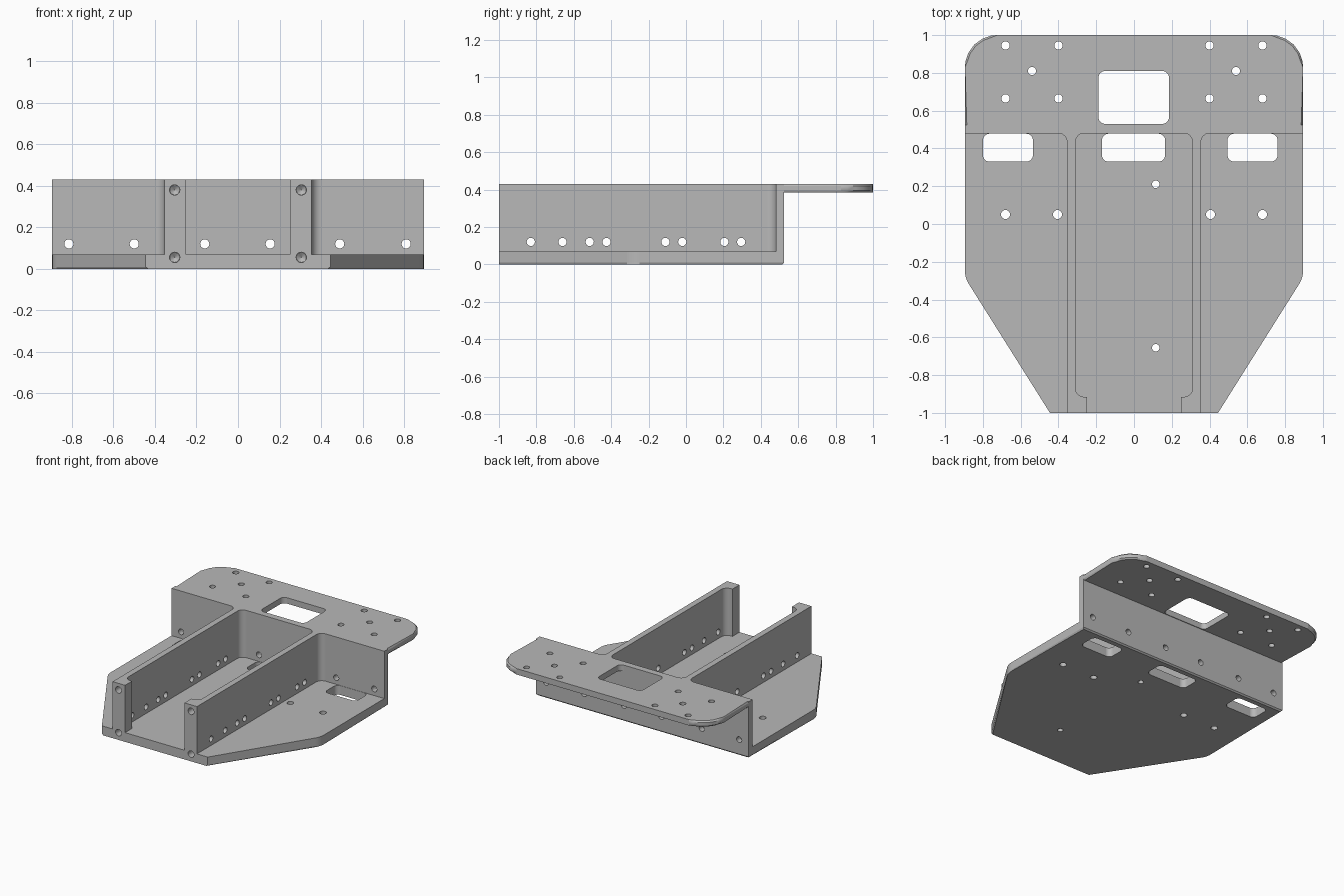
import bpy, bmesh, math
from mathutils import Vector, Matrix

if "Cube" in bpy.data.objects:
    bpy.data.objects.remove(bpy.data.objects["Cube"], do_unlink=True)

metal = bpy.data.materials.new("plain grey metal")
metal.use_nodes = True
GREY = (0.48, 0.48, 0.48, 1)
metal.diffuse_color = GREY
metal.node_tree.nodes["Principled BSDF"].inputs["Base Color"].default_value = GREY

W, FRONT, BACK, TIP = 0.895, -1.0, 0.525, 1.0     # half width and depth stations
FLOOR, TOP, WALL_Y = 0.07, 0.43, 0.48             # floor top, rib top, wall front
RIB_IN, RIB_OUT, POST_IN = 0.31, 0.355, 0.25


def rounded(corners, steps=6):
    """Outline from (x, y, radius) corners, with arcs where radius > 0."""
    out, n = [], len(corners)
    for i, (x, y, r) in enumerate(corners):
        p = Vector((x, y))
        if not r:
            out.append(p)
            continue
        a = (Vector(corners[i - 1][:2]) - p).normalized()
        b = (Vector(corners[(i + 1) % n][:2]) - p).normalized()
        half = a.angle(b) / 2
        mid = p + (a + b).normalized() * r / math.sin(half)
        s = p + a * r / math.tan(half) - mid
        e = p + b * r / math.tan(half) - mid
        for k in range(steps + 1):
            t = k / steps
            out.append(mid + (s * (1 - t) + e * t).normalized() * r)
            # even enough spacing for arcs of a quarter turn or less
    return out


def mirrored(half):
    return half + [(-x, y, r) for x, y, r in reversed(half)]


def box(x0, x1, y0, y1, r):
    return [(x0, y0, r), (x1, y0, r), (x1, y1, r), (x0, y1, r)]


def prism(bm, corners, z0, z1):
    pts = rounded(corners)
    low = [bm.verts.new((p.x, p.y, z0)) for p in pts]
    high = [bm.verts.new((p.x, p.y, z1)) for p in pts]
    bm.faces.new(low)
    bm.faces.new(high)
    for i in range(len(pts)):
        j = (i + 1) % len(pts)
        bm.faces.new((low[i], low[j], high[j], high[i]))


def drill(bm, centre, axis, length, r, r2=None):
    turn = Vector(axis).to_track_quat("Z", "Y").to_matrix().to_4x4()
    bmesh.ops.create_cone(bm, cap_ends=True, segments=20, radius1=r,
                          radius2=r if r2 is None else r2, depth=length,
                          matrix=Matrix.Translation(centre) @ turn)


def chamfer_rim(bm, levels, skip_y, size=0.01):
    rim = [e for e in bm.edges
           if any(all(abs(v.co.z - z) < 1e-5 for v in e.verts) for z in levels)
           and not all(abs(v.co.y - skip_y) < 1e-5 for v in e.verts)]
    bmesh.ops.bevel(bm, geom=rim, offset=size, segments=1, affect="EDGES")


def make(name, bm):
    bmesh.ops.recalc_face_normals(bm, faces=bm.faces)
    mesh = bpy.data.meshes.new(name)
    bm.to_mesh(mesh)
    bm.free()
    mesh.materials.append(metal)
    obj = bpy.data.objects.new(name, mesh)
    bpy.context.collection.objects.link(obj)
    return obj


def cut(obj, bm):
    tool = make("cutter", bm)
    tool.hide_render = True
    mod = obj.modifiers.new("cut", "BOOLEAN")
    mod.operation, mod.solver, mod.object = "DIFFERENCE", "EXACT", tool
    bpy.context.view_layer.update()
    done = bpy.data.meshes.new_from_object(
        obj.evaluated_get(bpy.context.evaluated_depsgraph_get()))
    obj.modifiers.clear()
    obj.data = done
    bpy.data.objects.remove(tool, do_unlink=True)


def finish(obj):
    bpy.ops.object.select_all(action="DESELECT")
    obj.select_set(True)
    bpy.context.view_layer.objects.active = obj
    bpy.ops.object.shade_smooth_by_angle(angle=math.radians(30))
    for f in obj.data.polygons:        # only curved strips stay smooth
        if f.area > 0.006:
            f.use_smooth = False


# Tray: solid block with pockets that leave floor, back wall, ribs and posts
bm = bmesh.new()
prism(bm, mirrored([(0.445, FRONT, 0), (W, -0.285, 0.13), (W, BACK, 0)]), 0, TOP)
chamfer_rim(bm, [0], FRONT)
tray = make("tray_with_ribs", bm)

bm = bmesh.new()
prism(bm, mirrored([(POST_IN, -1.2, 0), (POST_IN, -0.915, 0), (RIB_IN, -0.915, 0.045),
                    (RIB_IN, WALL_Y, 0.045)]), FLOOR, 0.6)
for s in (-1, 1):
    prism(bm, [(s * RIB_OUT, -1.2, 0), (s * 1.2, -1.2, 0),
               (s * 1.2, WALL_Y, 0), (s * RIB_OUT, WALL_Y, 0.045)], FLOOR, 0.6)
cut(tray, bm)

# Floor slots and all drilled holes of the tray
bm = bmesh.new()
for x0, x1 in ((-0.8, -0.535), (-0.17, 0.165), (0.495, 0.76)):
    prism(bm, box(x0, x1, 0.33, 0.478, 0.035), -0.1, 0.08)
for x, y, r in ((0.115, 0.21, 0.02), (0.115, -0.655, 0.02), (-0.68, 0.05, 0.024),
                (0.68, 0.05, 0.024), (-0.405, 0.05, 0.024), (0.405, 0.05, 0.024)):
    drill(bm, (x, y, 0), (0, 0, 1), 0.16, r)
for y in (-0.83, -0.66, -0.515, -0.425, -0.11, -0.02, 0.205, 0.295):
    drill(bm, (0, y, 0.12), (1, 0, 0), 0.9, 0.022)
for x in (-0.815, -0.5, -0.16, 0.155, 0.49, 0.81):
    drill(bm, (x, 0.5, 0.12), (0, 1, 0), 0.2, 0.022)
cut(tray, bm)

# Blind screw holes in the posts, with pointed bottoms
for radius, tip, length, y in ((0.025, None, 0.1, -0.99), (0.025, 0.001, 0.018, -0.932)):
    bm = bmesh.new()
    for x in (-0.305, 0.305):
        for z in (0.055, 0.38):
            drill(bm, (x, y, z), (0, 1, 0), length, radius, tip)
    cut(tray, bm)
finish(tray)

# Rear flange with rounded corners, window and mounting holes
bm = bmesh.new()
prism(bm, mirrored([(W, BACK, 0), (W, TIP, 0.17)]), 0.385, TOP)
chamfer_rim(bm, [0.385, TOP], BACK)
flange = make("rear_flange", bm)

bm = bmesh.new()
prism(bm, box(-0.188, 0.185, 0.53, 0.81, 0.035), 0.3, 0.5)
for s in (-1, 1):
    for x, y in ((0.68, 0.945), (0.4, 0.945), (0.54, 0.81), (0.68, 0.665), (0.4, 0.665)):
        drill(bm, (s * x, y, 0.4), (0, 0, 1), 0.2, 0.022)
cut(flange, bm)
finish(flange)
